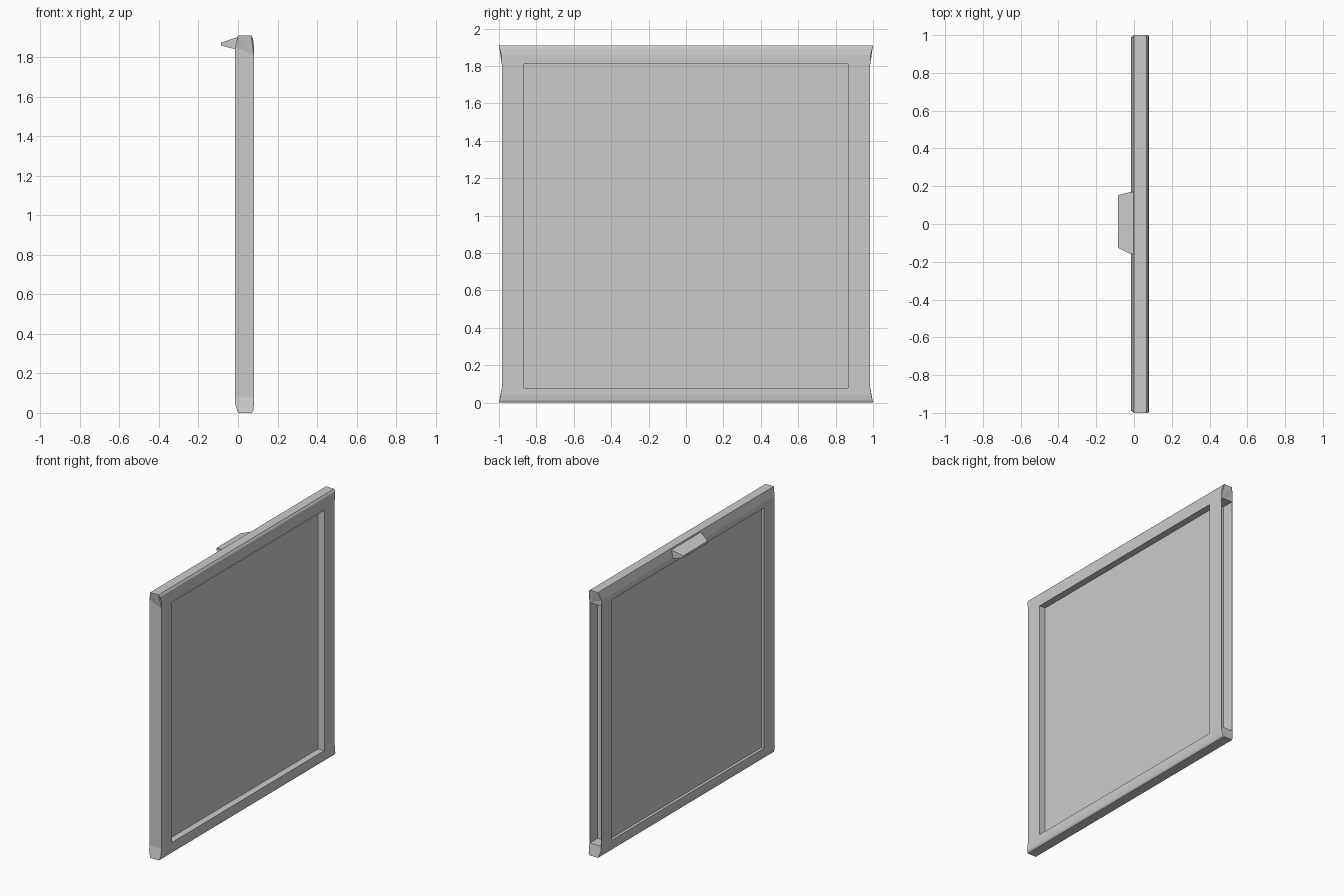
import bpy
import bmesh

cube = bpy.data.objects.get("Cube")
if cube:
    bpy.data.objects.remove(cube, do_unlink=True)

grey = bpy.data.materials.new("plain grey")
grey.use_nodes = True
colour = (0.6, 0.6, 0.6, 1)
grey.diffuse_color = colour
grey.node_tree.nodes["Principled BSDF"].inputs["Base Color"].default_value = colour


def loft(name, start, end):
    """Closed solid between two matching outlines."""
    bm = bmesh.new()
    a = [bm.verts.new(p) for p in start]
    b = [bm.verts.new(p) for p in end]
    caps = [bm.faces.new(a), bm.faces.new(b)]
    for i in range(len(a)):
        j = (i + 1) % len(a)
        bm.faces.new((a[i], a[j], b[j], b[i]))
    bmesh.ops.triangulate(bm, faces=caps)
    bmesh.ops.recalc_face_normals(bm, faces=bm.faces)
    mesh = bpy.data.meshes.new(name)
    bm.to_mesh(mesh)
    bm.free()
    mesh.materials.append(grey)
    obj = bpy.data.objects.new(name, mesh)
    bpy.context.collection.objects.link(obj)
    return obj


def upright(name, outline, low, high):
    return loft(name, [(x, y, low) for x, y in outline],
                [(x, y, high) for x, y in outline])


BACK, FRONT = -0.015, 0.08      # the two broad sides of the frame
LOW, HIGH, TOP = 0.08, 1.81, 1.91   # opening height and overall height
SIDE, INNER = 0.985, 0.867      # outer and inner edges of the stiles


# Rails with chamfered outer edges and slightly flared ends
def rail(name, profile, outer):
    def end(sign):
        return [(x, sign * max(SIDE, 1 - 0.25 * abs(z - outer)), z)
                for x, z in profile]
    return loft(name, end(-1), end(1))


rail("top_rail", [(BACK, HIGH), (BACK, 1.85), (0, TOP), (0.066, TOP),
                  (0.076, 1.895), (FRONT, 1.86), (FRONT, HIGH)], TOP)
rail("bottom_rail", [(BACK, LOW), (BACK, 0.045), (0, 0), (0.07, 0),
                     (0.077, 0.012), (FRONT, 0.04), (FRONT, LOW)], 0)

# Solid stile on one side, grooved stile on the other
upright("solid_stile", [(BACK, -SIDE), (FRONT, -SIDE),
                        (FRONT, -INNER), (BACK, -INNER)], LOW, HIGH)
wall, floor = 0.004, 0.897
upright("grooved_stile", [(BACK, INNER), (FRONT, INNER), (FRONT, SIDE),
                          (FRONT - wall, SIDE), (FRONT - wall, floor),
                          (BACK + wall, floor), (BACK + wall, SIDE),
                          (BACK, SIDE)], LOW, HIGH)

# Recessed panel
upright("panel", [(0.005, -INNER), (0.032, -INNER),
                  (0.032, INNER), (0.005, INNER)], LOW, HIGH)

# Sloping wedge handle with tapered ends
wedge = [(0, 1.9), (-0.015, 1.897), (-0.085, 1.873),
         (-0.085, 1.858), (-0.015, 1.84), (0, 1.84)]


def handle_end(root, tip):
    return [(x, tip if x < -0.05 else root, z) for x, z in wedge]


loft("handle", handle_end(-0.16, -0.125), handle_end(0.17, 0.153))
